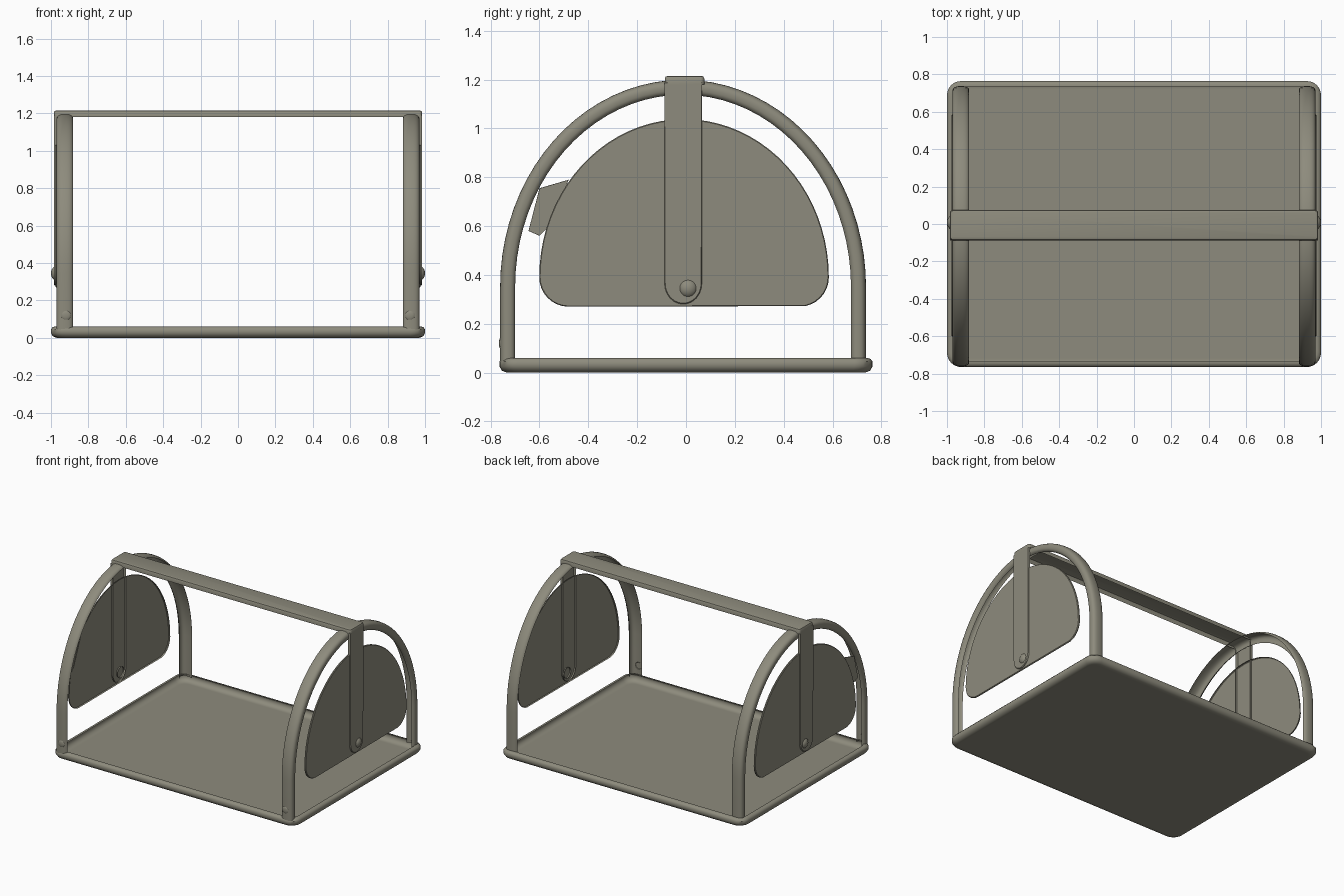
import bpy, bmesh, math
from math import sin, cos, pi

cube = bpy.data.objects.get("Cube")
if cube:
    bpy.data.objects.remove(cube)

mat = bpy.data.materials.new("olive grey")
mat.use_nodes = True
COLOUR = (0.27, 0.26, 0.205, 1)
mat.diffuse_color = COLOUR
mat.node_tree.nodes["Principled BSDF"].inputs["Base Color"].default_value = COLOUR


def finish(bm, name):
    bmesh.ops.recalc_face_normals(bm, faces=bm.faces)
    mesh = bpy.data.meshes.new(name)
    bm.to_mesh(mesh)
    bm.free()
    ob = bpy.data.objects.new(name, mesh)
    bpy.context.collection.objects.link(ob)
    mesh.materials.append(mat)
    bpy.ops.object.select_all(action='DESELECT')
    ob.select_set(True)
    bpy.context.view_layer.objects.active = ob
    bpy.ops.object.shade_smooth_by_angle(angle=math.radians(40))


def loft(name, rings, shell=True):
    """Skin a row of rings: a shell is closed round and capped on its first ring."""
    bm = bmesh.new()
    loops = [[bm.verts.new(p) for p in ring] for ring in rings]
    n = len(loops[0])
    for a, b in zip(loops, loops[1:]):
        for i in range(n if shell else n - 1):
            j = (i + 1) % n
            bm.faces.new((a[i], a[j], b[j], b[i]))
    if shell:
        bm.faces.new(loops[0])
    finish(bm, name)


def rounded_rect(hx, hy, r, steps=6):
    pts = []
    for k, (sx, sy) in enumerate([(1, 1), (-1, 1), (-1, -1), (1, -1)]):
        for i in range(steps + 1):
            a = (k + i / steps) * pi / 2
            pts.append((sx * (hx - r) + r * cos(a), sy * (hy - r) + r * sin(a)))
    return pts


def plate(name, outline, side, outer, inner, edge=0.004):
    """Thin shell facing outward along x, from a (y, z) outline."""
    cy = sum(p[0] for p in outline) / len(outline)
    cz = sum(p[1] for p in outline) / len(outline)
    rings = []
    for x, inset in ((outer, edge), (outer - edge, 0), (inner, 0)):
        ring = []
        for y, z in outline:
            f = 1 - inset / math.hypot(y - cy, z - cz)
            ring.append((side * x, cy + (y - cy) * f, cz + (z - cz) * f))
        rings.append(ring)
    loft(name, rings)


# Open tray: flat underside with a rounded wall turned in at the top
tray_steps = [(0.045, 0), (0.03, 0), (0.01, 0.008), (0, 0.025), (0, 0.045),
              (0.008, 0.056), (0.02, 0.06), (0.03, 0.06)]
loft("base_tray", [[(x, y, z) for x, y in rounded_rect(1 - i, 0.764 - i, 0.075 - i / 2)]
                   for i, z in tray_steps])

# Top bar: a channel open underneath
bar_steps = [(0.012, 1.215), (0.004, 1.212), (0, 1.204), (0, 1.18)]
loft("top_bar", [[(x, y - 0.006, z) for x, y in rounded_rect(0.985 - i, 0.081 - i, 0.016 - i / 2)]
                 for i, z in bar_steps])

# Centre line of the arch, with its normals: upright legs and an elliptical top
CY, A, B, SPRING = -0.012, 0.717, 0.817, 0.35
path = [(A, 0.045, 1, 0), (A, 0.2, 1, 0)]
for i in range(41):
    a = pi * i / 40
    ny, nz = cos(a) / A, sin(a) / B
    d = math.hypot(ny, nz)
    path.append((A * cos(a), SPRING + B * sin(a), ny / d, nz / d))
path += [(-A, 0.2, -1, 0), (-A, 0.045, -1, 0)]

# Half-oval panel outline with rounded lower corners
PY = -0.008
panel = [(PY + 0.593 * cos(pi * i / 40), 0.39 + 0.648 * sin(pi * i / 40)) for i in range(41)]
for side in (-1, 1):
    for i in range(1, 9):
        a = pi / 2 * (i / 8 if side < 0 else 1 - i / 8)
        panel.append((PY + side * (0.473 + 0.12 * cos(a)), 0.39 - 0.12 * sin(a)))

# Strap outline with a round lower end
strap = [(0.065, 1.19), (-0.088, 1.19)]
for i in range(13):
    a = pi + pi * i / 12
    strap.append((-0.0115 + 0.0765 * cos(a), 0.365 + 0.085 * sin(a)))


def dome(name, radius, centre, squash):
    """Half sphere squashed along one axis and open on its inner side."""
    bm = bmesh.new()
    bmesh.ops.create_uvsphere(bm, u_segments=20, v_segments=12, radius=radius)
    axis = 0 if squash[0] != 1 else 1
    out = math.copysign(1, squash[axis])
    hidden = [v for v in bm.verts if v.co[axis] < -0.001]
    bmesh.ops.delete(bm, geom=hidden, context='VERTS')
    for v in bm.verts:
        v.co = [c + p * s for c, p, s in zip(centre, v.co, squash)]
    if out < 0:
        bmesh.ops.reverse_faces(bm, faces=bm.faces)
    finish(bm, name)


for side, label in ((1, "left"), (-1, "right")):
    # Arch: a rounded shell covering the outer edge and the outer side
    rings = []
    for y, z, ny, nz in path:
        ring = []
        for k in range(15):
            t = math.radians(-70 + 220 * k / 14)
            u = 0.0325 * math.copysign(abs(cos(t)) ** 0.75, cos(t))
            v = 0.046 * math.copysign(abs(sin(t)) ** 0.75, sin(t))
            ring.append((side * (0.925 + v), CY + y + u * ny, z + u * nz))
        rings.append(ring)
    loft(label + "_arch", rings, shell=False)

    plate(label + "_side_panel", panel, side, 0.977, 0.966)
    plate(label + "_strap", strap, side, 0.985, 0.966)

    # Knob at the foot of the strap and a low stud on the front leg
    dome(label + "_knob", 0.04, (side * 0.968, 0.008, 0.345), (side * 0.8, 1, 1))
    dome(label + "_front_stud", 0.026, (side * 0.92, CY - 0.746, 0.12), (1, -0.3, 1))

# Web joining the right panel to its arch
web = [(-0.48, 0.79), (-0.6, 0.755), (-0.645, 0.58), (-0.6, 0.56), (-0.56, 0.6)]
plate("right_web", web, -1, 0.962, 0.958, 0.001)
